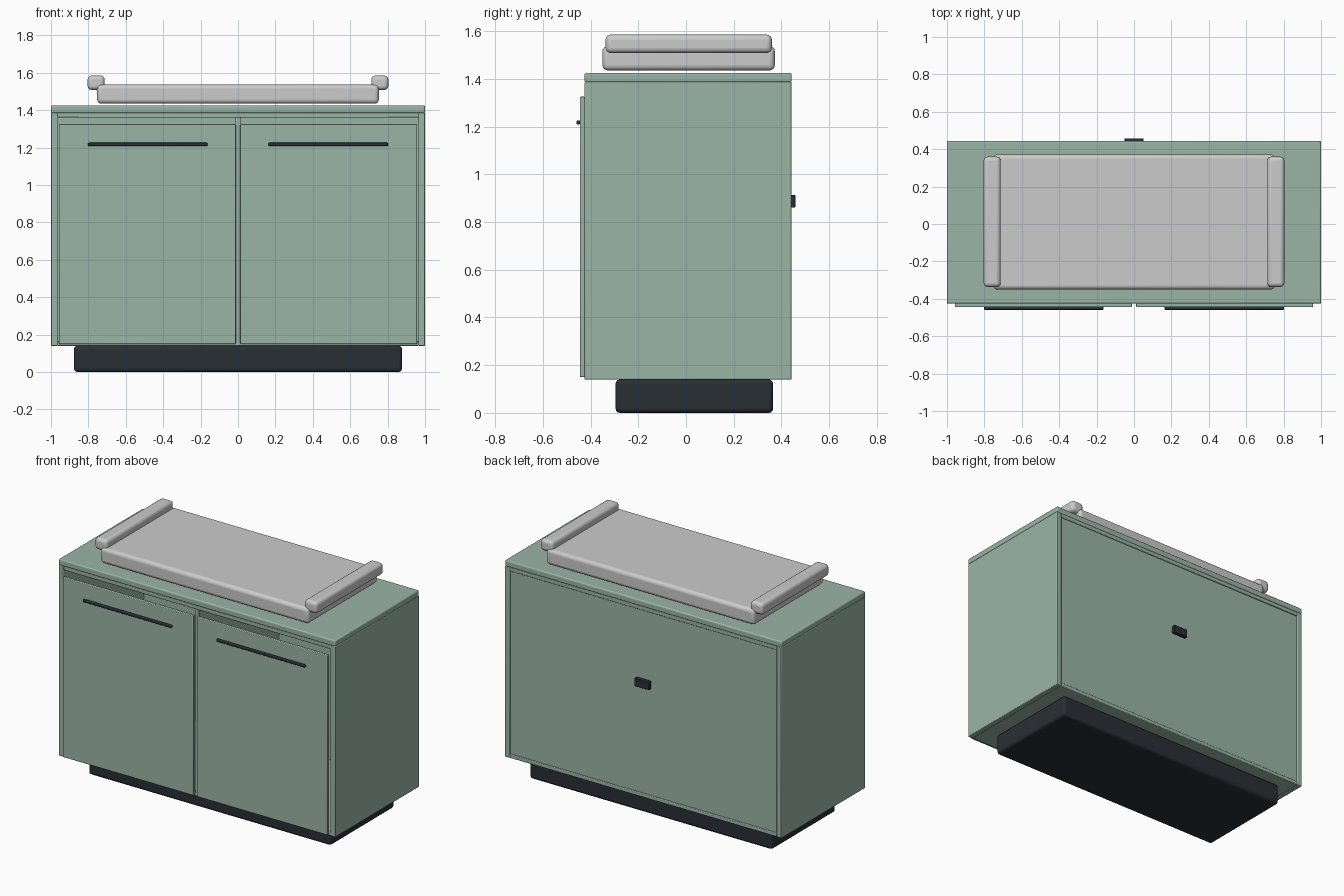
import bpy, bmesh

if "Cube" in bpy.data.objects:
    bpy.data.objects.remove(bpy.data.objects["Cube"])


def material(name, rgb):
    m = bpy.data.materials.new(name)
    m.diffuse_color = (*rgb, 1)
    m.use_nodes = True
    m.node_tree.nodes["Principled BSDF"].inputs["Base Color"].default_value = m.diffuse_color
    return m


GREEN = material("sage_paint", (0.33, 0.46, 0.39))
DARK = material("charcoal", (0.022, 0.028, 0.035))


def box(name, x, y, z, mat=None, bevel=0.004, segs=2):
    """Bevelled box from (min, max) ranges."""
    bm = bmesh.new()
    bmesh.ops.create_cube(bm, size=1)
    for v in bm.verts:
        for i, (lo, hi) in enumerate((x, y, z)):
            v.co[i] = (v.co[i]) * (hi - lo)
    me = bpy.data.meshes.new(name)
    bm.to_mesh(me)
    bm.free()
    ob = bpy.data.objects.new(name, me)
    ob.location = [(a + b) / 2 for a, b in (x, y, z)]
    bpy.context.collection.objects.link(ob)
    if mat:
        me.materials.append(mat)
    mod = ob.modifiers.new("bevel", "BEVEL")
    mod.width, mod.segments = bevel, segs
    bpy.context.view_layer.objects.active = ob
    ob.select_set(True)
    bpy.ops.object.shade_smooth_by_angle()
    ob.select_set(False)
    return ob


# plinth
box("plinth", (-0.877, 0.877), (-0.295, 0.365), (0, 0.14), DARK, 0.018, 3)

# carcass: open-fronted shell with worktop, rails, divider and back panel
box("worktop", (-1, 1), (-0.425, 0.443), (1.385, 1.425), GREEN, 0.008, 3)
box("floor_panel", (-0.966, 0.966), (-0.423, 0.441), (0.14, 0.165), GREEN)
box("upper_panel", (-0.966, 0.966), (-0.423, 0.441), (1.36, 1.387), GREEN)
box("divider", (-0.013, 0.013), (-0.423, 0.41), (0.16, 1.362), GREEN)
box("back_panel", (-0.968, 0.968), (0.405, 0.434), (0.155, 1.365), GREEN, 0.002)
box("back_handle", (-0.052, 0.052), (0.43, 0.458), (0.86, 0.913), DARK, 0.003)

# mirrored parts: side panels, doors, door handles and pad bolsters
for s, side in ((-1, "left"), (1, "right")):
    def span(a, b):
        return tuple(sorted((s * a, s * b)))
    box(side + "_side_panel", span(0.964, 1), (-0.425, 0.443), (0.14, 1.387), GREEN)
    box(side + "_door", span(0.012, 0.957), (-0.445, -0.424), (0.15, 1.325), GREEN)
    box(side + "_door_handle", span(0.162, 0.803), (-0.459, -0.443), (1.208, 1.226), DARK, 0.006, 3)
    box(side + "_bolster", span(0.713, 0.804), (-0.337, 0.36), (1.508, 1.585), None, 0.022, 4)

# changing pad
box("changing_pad", (-0.753, 0.753), (-0.35, 0.372), (1.435, 1.537), None, 0.022, 4)
